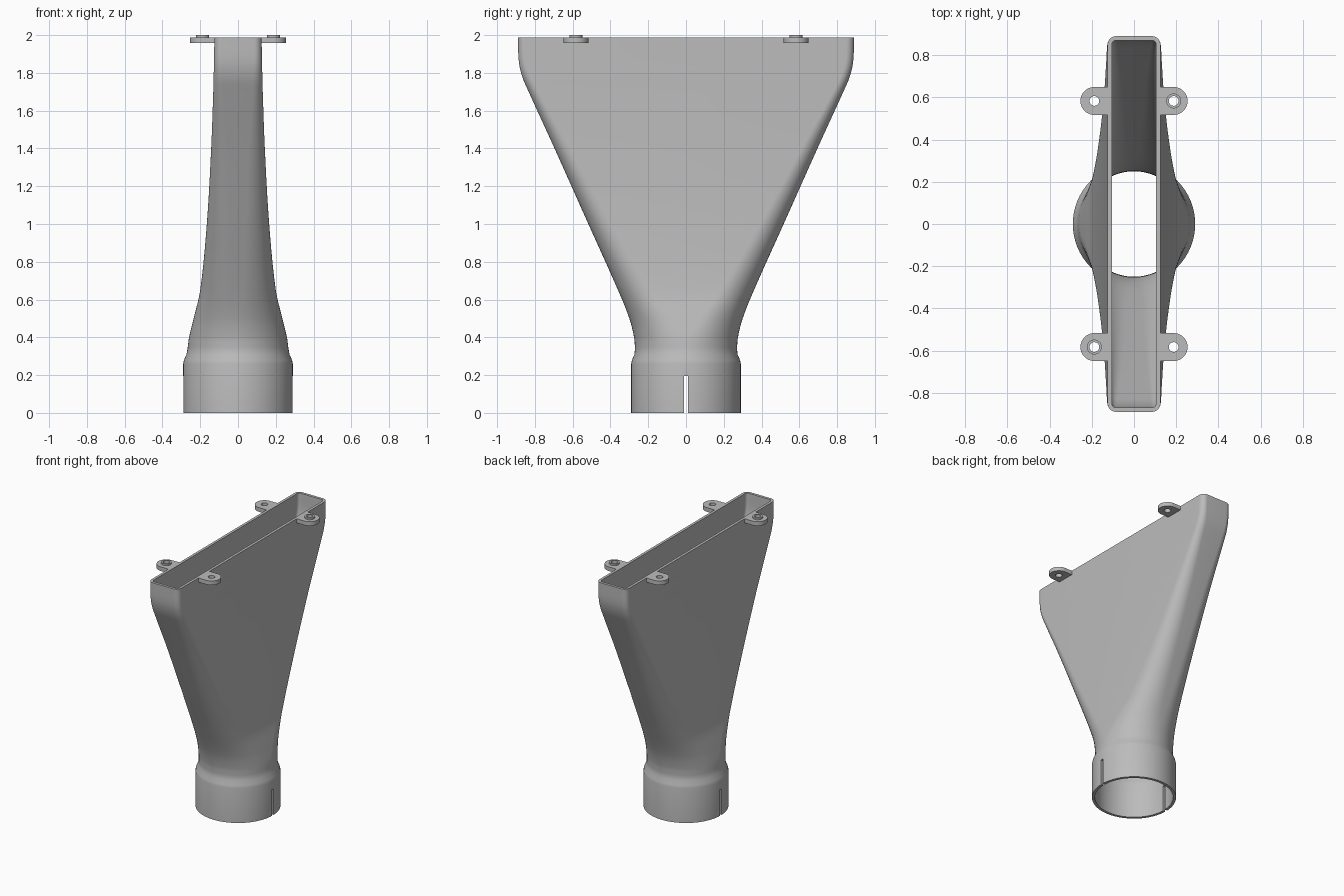
import bpy, bmesh, math

if "Cube" in bpy.data.objects:
    bpy.data.objects.remove(bpy.data.objects["Cube"], do_unlink=True)

grey = bpy.data.materials.new("plain grey")
grey.use_nodes = True
colour = (0.5, 0.5, 0.5, 1)
grey.diffuse_color = colour
grey.node_tree.nodes["Principled BSDF"].inputs["Base Color"].default_value = colour

WALL = 0.02
TOP = 1.988
CORNER_STEPS = 16


def rounded_ring(z, hx, hy, r):
    """Rounded rectangle outline, a circle when r equals both half sizes."""
    ring = []
    for corner, (sx, sy) in enumerate(((1, 1), (-1, 1), (-1, -1), (1, -1))):
        for i in range(CORNER_STEPS + 1):
            a = (corner + i / CORNER_STEPS) * math.pi / 2
            ring.append((sx * (hx - r) + r * math.cos(a), sy * (hy - r) + r * math.sin(a), z))
    return ring


def loft(name, rings):
    """Skin a closed sequence of equal rings into a hollow solid."""
    bm = bmesh.new()
    loops = [[bm.verts.new(p) for p in ring] for ring in rings]
    n = len(loops[0])
    for k, low in enumerate(loops):
        high = loops[(k + 1) % len(loops)]
        for i in range(n):
            j = (i + 1) % n
            bm.faces.new((low[i], low[j], high[j], high[i]))
    bmesh.ops.remove_doubles(bm, verts=bm.verts[:], dist=1e-5)
    bmesh.ops.recalc_face_normals(bm, faces=bm.faces[:])
    mesh = bpy.data.meshes.new(name)
    bm.to_mesh(mesh)
    bm.free()
    mesh.materials.append(grey)
    obj = bpy.data.objects.new(name, mesh)
    bpy.context.collection.objects.link(obj)
    return obj


def activate(obj):
    bpy.ops.object.select_all(action="DESELECT")
    obj.select_set(True)
    bpy.context.view_layer.objects.active = obj


def smooth(obj):
    activate(obj)
    bpy.ops.object.shade_smooth_by_angle(angle=math.radians(35))


def spline(a, b, c, d, t):
    """Smooth curve through rows b and c, with uneven height spacing."""
    h = c[0] - b[0]
    out = [b[0] + h * t]
    for q in range(1, 4):
        m0 = (c[q] - a[q]) / (c[0] - a[0]) * h
        m1 = (d[q] - b[q]) / (d[0] - b[0]) * h
        t2, t3 = t * t, t * t * t
        out.append((2 * t3 - 3 * t2 + 1) * b[q] + (t3 - 2 * t2 + t) * m0
                   + (3 * t2 - 2 * t3) * c[q] + (t3 - t2) * m1)
    return out


# Duct sections: height, half width, half depth, corner radius
keys = [
    (0.34, 0.267, 0.27, 0.267),
    (0.4, 0.259, 0.275, 0.257),
    (0.5, 0.235, 0.3, 0.225),
    (0.65, 0.2, 0.36, 0.175),
    (1, 0.165, 0.517, 0.125),
    (1.4, 0.142, 0.696, 0.085),
    (1.7, 0.131, 0.833, 0.055),
    (1.78, 0.129, 0.867, 0.048),
    (1.86, 0.127, 0.885, 0.042),
    (TOP, 0.125, 0.89, 0.04),
]
sections = [(z, r, r, r) for z, r in ((0, 0.29), (0.26, 0.29), (0.28, 0.286), (0.31, 0.273))]
padded = [keys[0]] + keys + [keys[-1]]
for k in range(len(keys) - 1):
    sections += [spline(*padded[k:k + 4], s / 5) for s in range(5)]
sections.append(keys[-1])

outer = [rounded_ring(*s) for s in sections]
inner = [rounded_ring(z, hx - WALL, hy - WALL, r - WALL) for z, hx, hy, r in sections]
body = loft("duct_body", outer + inner[::-1])

# Narrow slots through both sides of the round collar
bpy.ops.mesh.primitive_cube_add(size=1, location=(0, 0, 0.0975))
cutter = bpy.context.object
cutter.name = "slot_cutter"
cutter.scale = (1, 0.02, 0.197)
cutter.hide_render = True
activate(body)
cut = body.modifiers.new("slots", "BOOLEAN")
cut.operation = "DIFFERENCE"
cut.solver = "EXACT"
cut.object = cutter
bpy.ops.object.modifier_apply(modifier=cut.name)
bpy.data.objects.remove(cutter, do_unlink=True)
smooth(body)


def circle(cx, cy, r, z):
    return [(cx + x, cy + y, z) for x, y, _ in rounded_ring(z, r, r, r)]


def tab_outline(sx, cx, cy, z, r=0.066):
    """Round outer end, square inner end running into the duct wall."""
    ring = []
    for x, y, _ in rounded_ring(z, r, r, r):
        if x * sx < -1e-6:
            k = r / max(abs(x), abs(y))
            x, y = x * k, y * k
        ring.append((cx + x, cy + y, z))
    return ring


# Mounting tabs with screw holes, two of them with locating collars
HOLE = 0.023
for sx, side in ((1, "left"), (-1, "right")):
    for sy, end in ((1, "back"), (-1, "front")):
        cx, cy = sx * 0.188, sy * 0.583
        low, high = 1.957, TOP
        smooth(loft(f"{end}_{side}_tab", [
            tab_outline(sx, cx, cy, low), tab_outline(sx, cx, cy, high),
            circle(cx, cy, HOLE, high), circle(cx, cy, HOLE, low)]))
        if sx == sy:
            smooth(loft(f"{end}_{side}_collar", [
                circle(cx, cy, 0.035, high - 0.004), circle(cx, cy, 0.035, 2),
                circle(cx, cy, HOLE, 2), circle(cx, cy, HOLE, high - 0.004)]))
